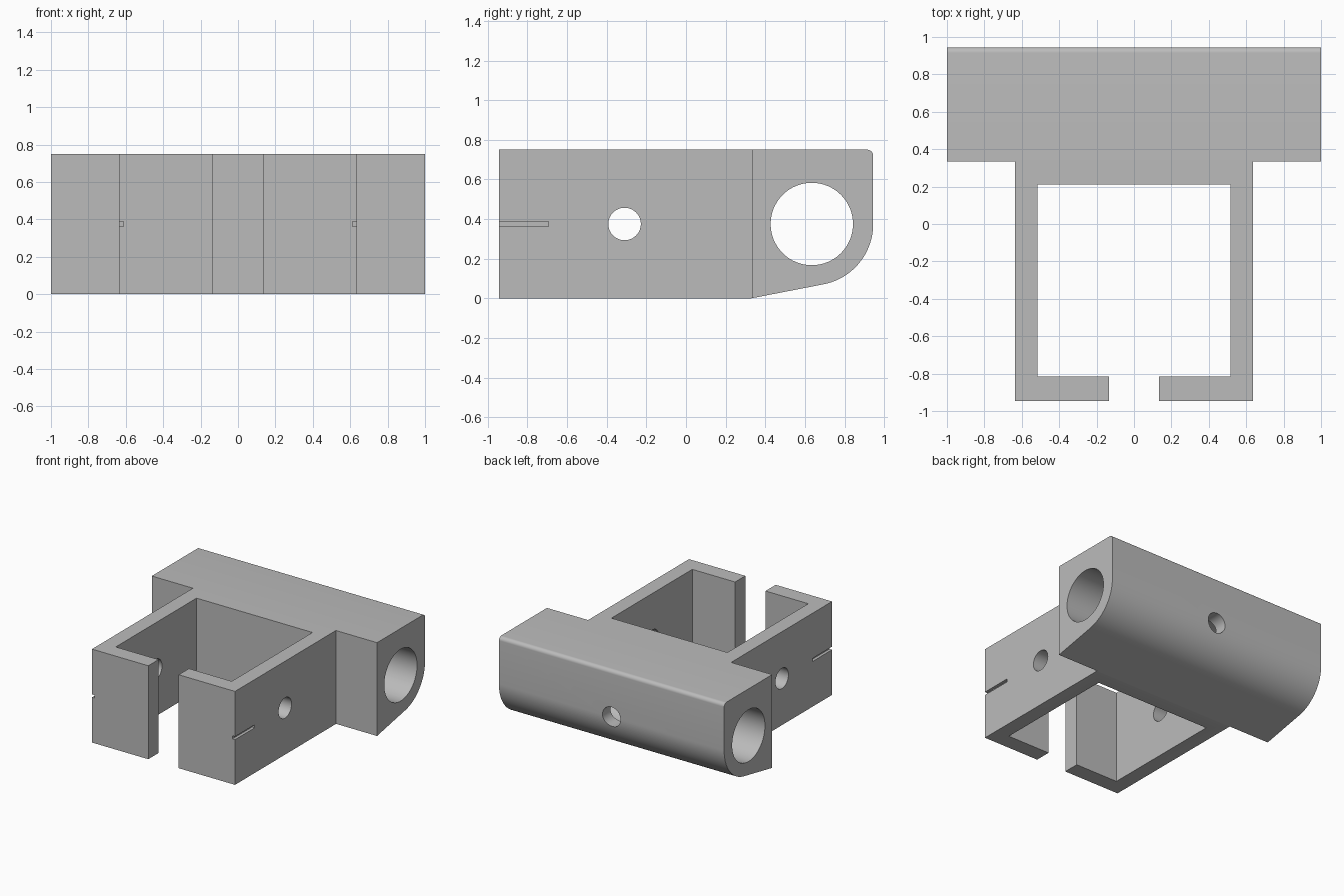
import bpy
import bmesh
import math
from mathutils import Matrix, Vector

if "Cube" in bpy.data.objects:
    bpy.data.objects.remove(bpy.data.objects["Cube"], do_unlink=True)

# One plain grey for the whole part
grey = bpy.data.materials.new("plain_grey")
grey.use_nodes = True
grey.diffuse_color = (0.5, 0.5, 0.5, 1)
grey.node_tree.nodes["Principled BSDF"].inputs["Base Color"].default_value = (0.5, 0.5, 0.5, 1)


def finish(name, bm):
    bmesh.ops.recalc_face_normals(bm, faces=bm.faces)
    mesh = bpy.data.meshes.new(name)
    bm.to_mesh(mesh)
    bm.free()
    mesh.materials.append(grey)
    obj = bpy.data.objects.new(name, mesh)
    bpy.context.collection.objects.link(obj)
    return obj


def prism(name, points, depth):
    bm = bmesh.new()
    face = bm.faces.new([bm.verts.new(p) for p in points])
    side = bmesh.ops.extrude_face_region(bm, geom=[face])["geom"]
    verts = [v for v in side if isinstance(v, bmesh.types.BMVert)]
    bmesh.ops.translate(bm, vec=depth, verts=verts)
    return finish(name, bm)


def cylinder(name, radius, length, centre, axis):
    turn = Vector((0, 0, 1)).rotation_difference(Vector(axis)).to_matrix().to_4x4()
    bm = bmesh.new()
    bmesh.ops.create_cone(bm, cap_ends=True, segments=64, radius1=radius, radius2=radius,
                          depth=length, matrix=Matrix.Translation(centre) @ turn)
    return finish(name, bm)


def box(name, size, centre):
    bm = bmesh.new()
    bmesh.ops.create_cube(bm, size=1, matrix=Matrix.Translation(centre) @ Matrix.Diagonal((*size, 1)))
    return finish(name, bm)


def arc(cy, cz, r, start, end, steps):
    angles = [math.radians(start + (end - start) * i / steps) for i in range(steps + 1)]
    return [(cy + r * math.cos(a), cz + r * math.sin(a)) for a in angles]


def cut(target, tool, operation="DIFFERENCE"):
    mod = target.modifiers.new(tool.name, "BOOLEAN")
    mod.operation = operation
    mod.solver = "EXACT"
    mod.object = tool
    bpy.context.view_layer.objects.active = target
    bpy.ops.object.modifier_apply(modifier=mod.name)
    bpy.data.objects.remove(tool, do_unlink=True)


HEIGHT, BACK, SHOULDER = 0.75, 0.945, 0.335
BORE_Y, MID_Z = 0.635, 0.375

# Plan outline: wide rear bar with a split square frame in front
half = [(0.135, -1.1), (0.635, -1.1), (0.635, SHOULDER), (1, SHOULDER), (1, 1.1)]
inner = [(0.515, 0.21), (0.515, -0.815), (0.135, -0.815)]
outline = half + [(-x, y) for x, y in reversed(half)]
outline += [(-x, y) for x, y in reversed(inner)] + inner
bracket = prism("clamp_bracket", [(x, y, -0.2) for x, y in outline], (0, 0, 1.2))

# Side outline: sloped underside, round lower back, small rounded top edge
profile = [(-BACK, HEIGHT), (-BACK, 0), (SHOULDER - 0.005, 0)]
profile += arc(BORE_Y, MID_Z, BACK - BORE_Y, -78.5, 0, 32)
profile += arc(BACK - 0.03, HEIGHT - 0.03, 0.03, 0, 90, 8)
cut(bracket, prism("side_shape", [(-1.2, y, z) for y, z in profile], (2.4, 0, 0)), "INTERSECT")

# Main bore, side pin hole and rear set screw hole
cut(bracket, cylinder("main_bore", 0.208, 3, (0, BORE_Y, MID_Z), (1, 0, 0)))
cut(bracket, cylinder("pin_hole", 0.082, 3, (0, -0.31, MID_Z), (1, 0, 0)))
cut(bracket, cylinder("screw_hole", 0.08, 0.5, (0, 0.9, MID_Z), (0, 1, 0)))

# Shallow slots at the front of both side walls
for side in (-1, 1):
    cut(bracket, box("slot", (0.05, 0.4, 0.025), (side * 0.637, -0.895, MID_Z)))

bpy.ops.object.select_all(action="DESELECT")
bracket.select_set(True)
bpy.context.view_layer.objects.active = bracket
bpy.ops.object.shade_smooth_by_angle(angle=math.radians(30))
